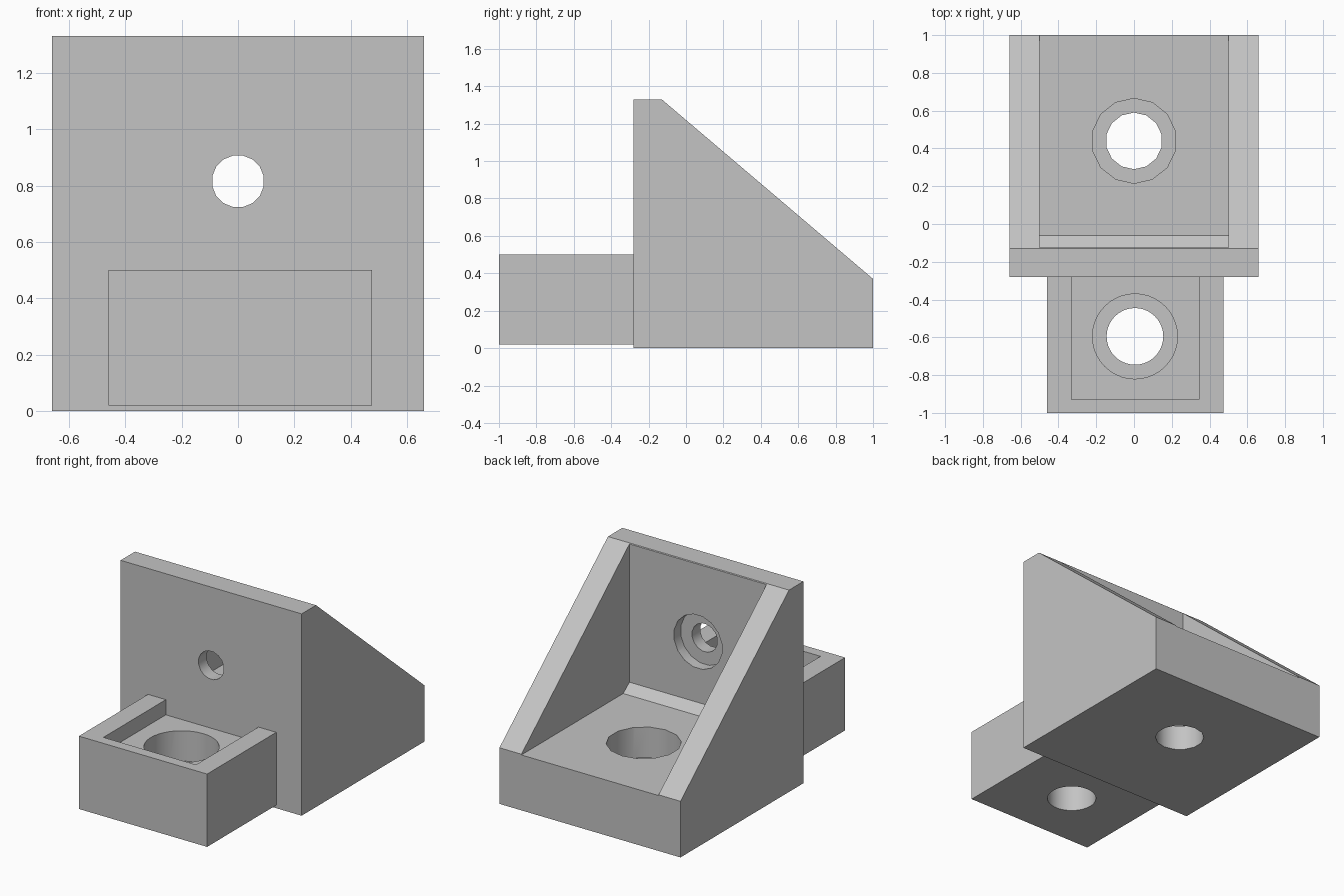
import bpy, bmesh, math
from mathutils import Matrix, Vector

if "Cube" in bpy.data.objects:
    bpy.data.objects.remove(bpy.data.objects["Cube"])

grey = bpy.data.materials.new("plain grey")
grey.use_nodes = True
colour = (0.55, 0.55, 0.55, 1)
grey.diffuse_color = colour
grey.node_tree.nodes["Principled BSDF"].inputs["Base Color"].default_value = colour


def finish(name, bm):
    bmesh.ops.recalc_face_normals(bm, faces=bm.faces)
    mesh = bpy.data.meshes.new(name)
    bm.to_mesh(mesh)
    bm.free()
    mesh.materials.append(grey)
    obj = bpy.data.objects.new(name, mesh)
    bpy.context.collection.objects.link(obj)
    return obj


def extrude_profile(name, points, x0, x1):
    """Side profile in y and z, extruded along x."""
    bm = bmesh.new()
    face = bm.faces.new([bm.verts.new((x0, y, z)) for y, z in points])
    extruded = bmesh.ops.extrude_face_region(bm, geom=[face])["geom"]
    moved = [v for v in extruded if isinstance(v, bmesh.types.BMVert)]
    bmesh.ops.translate(bm, verts=moved, vec=(x1 - x0, 0, 0))
    return finish(name, bm)


def box(name, x0, x1, y0, y1, z0, z1):
    return extrude_profile(name, [(y0, z0), (y1, z0), (y1, z1), (y0, z1)], x0, x1)


def rod(name, start, end, radius, sides, turn=0):
    """Cylinder between two points."""
    start, end = Vector(start), Vector(end)
    axis = end - start
    bm = bmesh.new()
    matrix = (Matrix.Translation((start + end) / 2)
              @ axis.to_track_quat("Z", "Y").to_matrix().to_4x4()
              @ Matrix.Rotation(turn, 4, "Z"))
    bmesh.ops.create_cone(bm, cap_ends=True, segments=sides, radius1=radius,
                          radius2=radius, depth=axis.length, matrix=matrix)
    return finish(name, bm)


def cut(target, *cutters):
    for cutter in cutters:
        cutter.hide_render = True
        mod = target.modifiers.new("cut", "BOOLEAN")
        mod.operation = "DIFFERENCE"
        mod.solver = "EXACT"
        mod.object = cutter
        bpy.context.view_layer.objects.active = target
        bpy.ops.object.modifier_apply(modifier=mod.name)
        bpy.data.objects.remove(cutter)
    bpy.ops.object.select_all(action="DESELECT")
    target.select_set(True)
    bpy.ops.object.shade_smooth_by_angle(angle=math.radians(32))


# Bracket: upright plate, base and two sloping side walls
bracket = extrude_profile(
    "bracket_body",
    [(-0.28, 0), (1, 0), (1, 0.37), (-0.13, 1.33), (-0.28, 1.33)], -0.66, 0.66)
hollow = extrude_profile(
    "bracket_hollow",
    [(-0.125, 2), (-0.125, 0.415), (-0.06, 0.365), (1.2, 0.365), (1.2, 2)], -0.5, 0.5)
cut(bracket, hollow,
    # Base bolt hole with its counterbore
    rod("base_hole", (0, 0.44, -0.2), (0, 0.44, 0.6), 0.15, 14),
    rod("base_recess", (0, 0.44, 0.165), (0, 0.44, 0.6), 0.225, 14),
    # Plate bolt hole with its counterbore on the inner side
    rod("plate_hole", (0, -0.5, 0.815), (0, 0.2, 0.815), 0.093, 16, math.pi / 16),
    rod("plate_recess", (0, -0.195, 0.815), (0, 0.2, 0.815), 0.177, 16, math.pi / 16))

# Front block with an open-backed shallow pocket and a counterbored hole
block = box("front_block", -0.46, 0.475, -1, -0.27, 0.02, 0.5)
cut(block,
    box("block_pocket", -0.33, 0.345, -0.93, 0, 0.4, 0.8),
    rod("block_hole", (0.005, -0.595, -0.2), (0.005, -0.595, 0.8), 0.15, 40),
    rod("block_recess", (0.005, -0.595, 0.2), (0.005, -0.595, 0.8), 0.225, 40))
